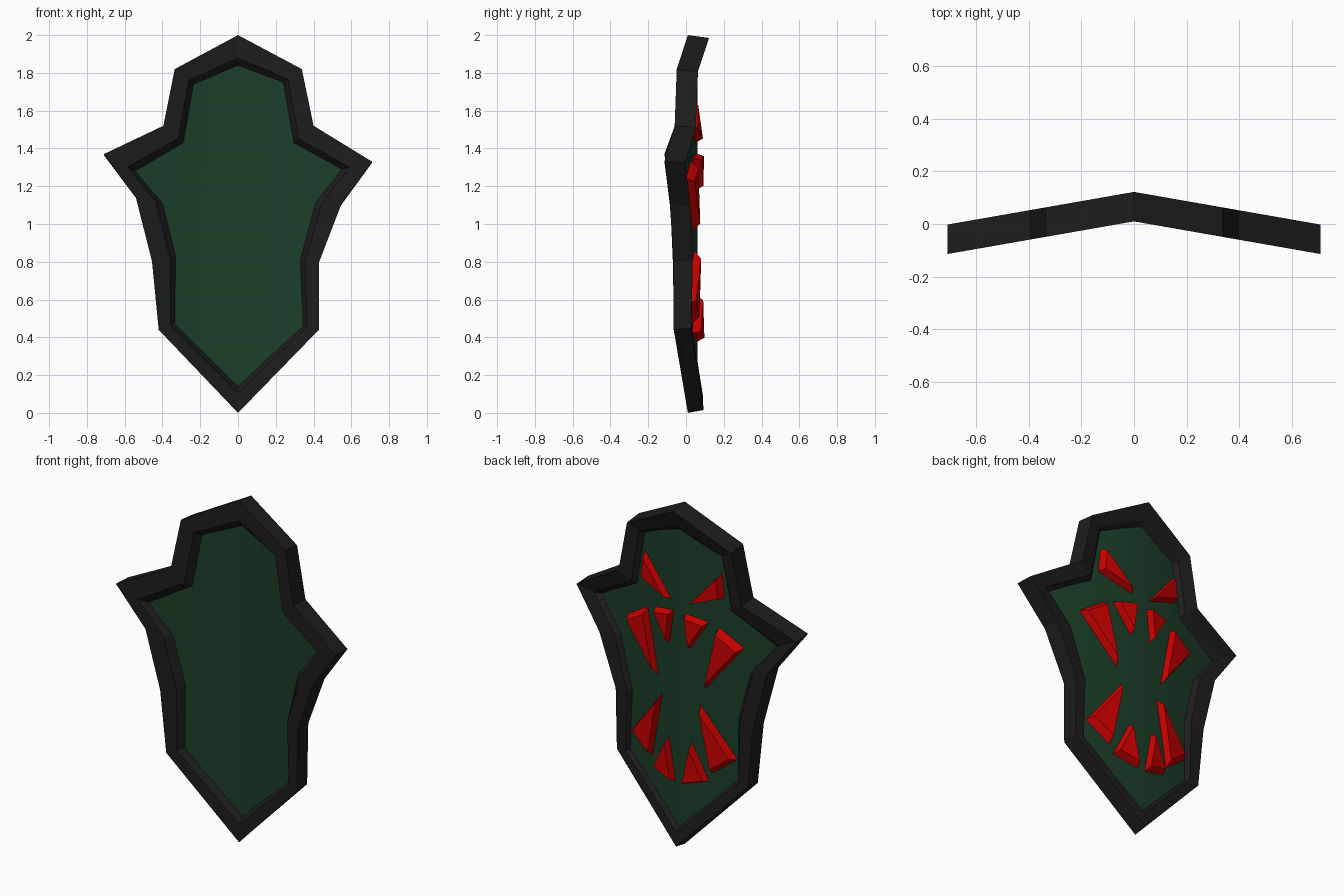
import bpy, bmesh, math
from mathutils import Vector

cube = bpy.data.objects.get("Cube")
if cube:
    bpy.data.objects.remove(cube)


def make_material(name, rgb):
    mat = bpy.data.materials.new(name)
    mat.use_nodes = True
    color = (*rgb, 1.0)
    mat.diffuse_color = color
    mat.node_tree.nodes["Principled BSDF"].inputs["Base Color"].default_value = color
    return mat


black = make_material("charcoal black", (0.012, 0.012, 0.012))
green = make_material("dark green", (0.011, 0.048, 0.021))
red = make_material("blood red", (0.6, 0.0, 0.0))


def make_object(name, bm, mat):
    bmesh.ops.recalc_face_normals(bm, faces=bm.faces)
    mesh = bpy.data.meshes.new(name)
    bm.to_mesh(mesh)
    bm.free()
    mesh.materials.append(mat)
    obj = bpy.data.objects.new(name, mesh)
    bpy.context.collection.objects.link(obj)
    return obj


# Outlines (x, z), running from the top point round the +x side
OUTER = [(0, 2), (.338, 1.82), (.4, 1.52), (.71, 1.33), (.545, 1.1), (.43, .8), (.428, .44),
         (0, 0), (-.42, .44), (-.455, .8), (-.54, 1.14), (-.71, 1.37), (-.395, 1.52), (-.335, 1.82)]
INNER = [(0, 1.84), (.24, 1.75), (.295, 1.43), (.55, 1.29), (.41, 1.11), (.33, .81), (.345, .46),
         (0, .14), (-.335, .47), (-.33, .83), (-.4, 1.11), (-.545, 1.28), (-.29, 1.43), (-.235, 1.74)]
BEND = 0.175
PANEL_THICKNESS = 0.02


def blend(t):
    """Outline between the inner (0) and outer (1) ones."""
    return [Vector(i).lerp(Vector(o), t) for i, o in zip(INNER, OUTER)]


def ring(bm, outline, depth):
    return [bm.verts.new((x, depth(abs(x), z), z)) for x, z in outline]


def panel_y(x, z=0):
    return 0.062 - 0.165 * x


def panel_front_y(x, z):
    return panel_y(x) - PANEL_THICKNESS


# Frame: rings of the cross-section joined in a closed loop
bm = bmesh.new()
sections = [
    ring(bm, blend(1.0), lambda x, z: 0.01 - BEND * x),
    ring(bm, [(x, 0.015 + z * 0.985) for x, z in OUTER],
         lambda x, z: 0.092 + 0.03 * min(1, z / 1.3) - BEND * x),
    ring(bm, blend(0.32), lambda x, z: 0.089 - 0.16 * x),
    ring(bm, blend(0.0), panel_front_y),
    ring(bm, blend(0.25), lambda x, z: 0.01 - BEND * x),
]
count = len(OUTER)
for a, b in zip(sections, sections[1:] + sections[:1]):
    for i in range(count):
        j = (i + 1) % count
        bm.faces.new((a[i], a[j], b[j], b[i]))
make_object("shield_frame", bm, black)

# Panel: two sheets folded softly along the centre line, closed at the rim
bm = bmesh.new()
front = ring(bm, blend(0.02), panel_front_y)
back = ring(bm, blend(0.16), panel_y)
half = count // 2
for sheet in (front, back):
    bm.faces.new(sheet[:half + 1])
    bm.faces.new(sheet[half:] + sheet[:1])
for i in range(count):
    j = (i + 1) % count
    bm.faces.new((front[i], front[j], back[j], back[i]))
panel = make_object("shield_panel", bm, green)
bpy.context.view_layer.objects.active = panel
panel.select_set(True)
bpy.ops.object.shade_smooth_by_angle(angle=math.radians(30))
panel.select_set(False)


# Spikes: triangular plates with sloping sides, narrower on top
def make_spike(name, side, corners):
    corners = [Vector(c) for c in corners]
    centre = sum(corners, Vector((0, 0))) / 3
    bm = bmesh.new()

    def triangle(inset, lift):
        points = [c.lerp(centre, inset) for c in corners]
        return [bm.verts.new((side * p.x, panel_y(p.x) + lift, p.y)) for p in points]

    base, top = triangle(0.0, -0.004), triangle(0.22, 0.042)
    bm.faces.new(base)
    bm.faces.new(top)
    for i in range(3):
        j = (i + 1) % 3
        bm.faces.new((base[i], base[j], top[j], top[i]))
    make_object(name, bm, red)


SPIKES = {
    "top": [(.055, 1.43), (.25, 1.655), (.265, 1.51)],
    "upper_outer": [(.15, .955), (.23, 1.335), (.38, 1.24)],
    "upper_inner": [(.066, 1.175), (.04, 1.375), (.175, 1.35)],
    "lower_outer": [(.12, .865), (.34, .58), (.195, .47)],
    "lower_inner": [(.075, .63), (.175, .42), (.025, .375)],
}
for part, corners in SPIKES.items():
    for side, label in ((1, "left"), (-1, "right")):
        make_spike(f"{part}_spike_{label}", side, corners)
